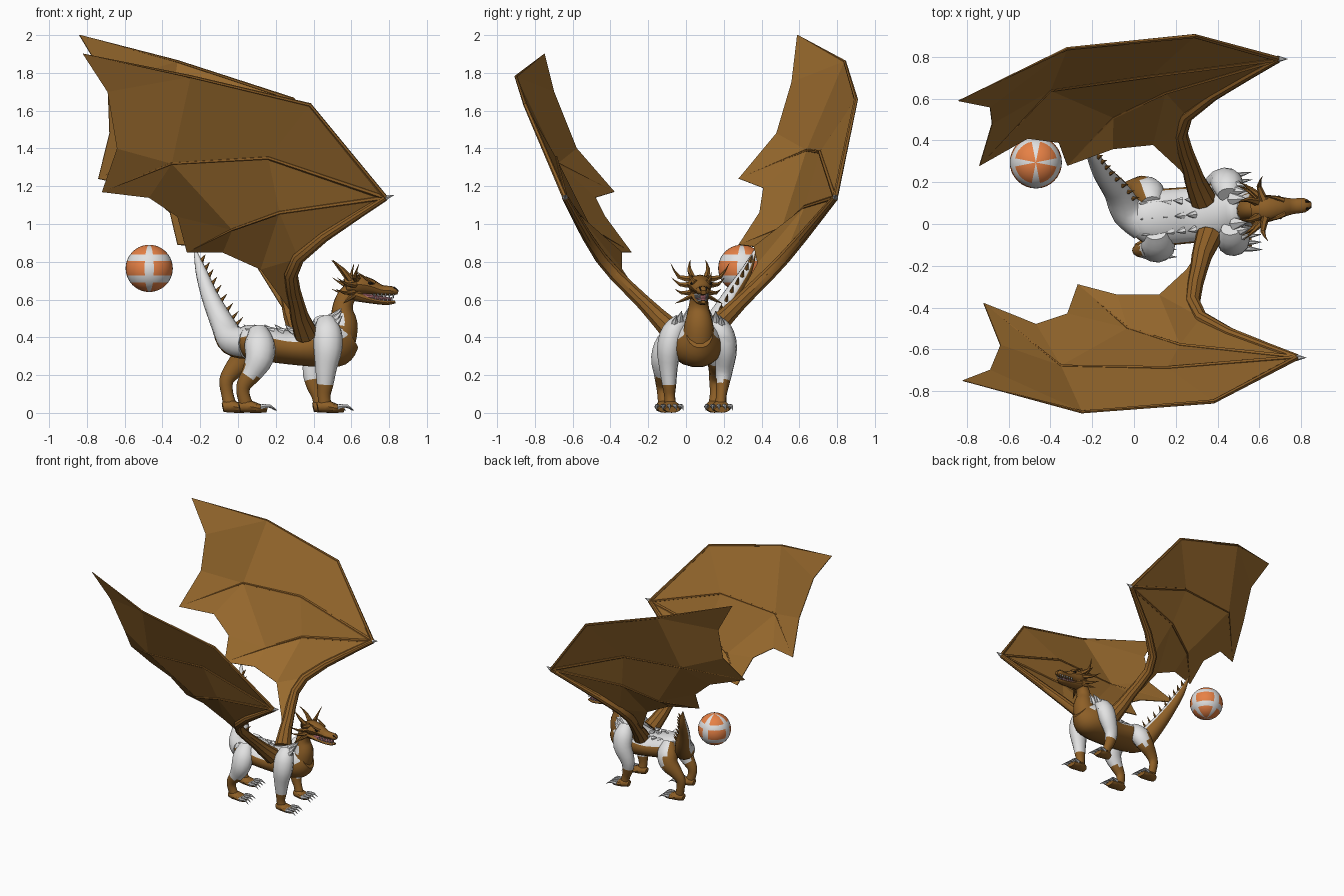
import bpy, bmesh, math
from mathutils import Vector, Matrix

if "Cube" in bpy.data.objects:
    bpy.data.objects.remove(bpy.data.objects["Cube"])

def mat(name, r, g, b):
    m = bpy.data.materials.new(name)
    m.diffuse_color = (r, g, b, 1)
    m.use_nodes = True
    m.node_tree.nodes["Principled BSDF"].inputs["Base Color"].default_value = m.diffuse_color
    return m

BROWN = mat("hide brown", .27, .115, .02)
WING = mat("membrane brown", .33, .15, .028)
WHITE = mat("armour white", .76, .76, .76)
CLAW = mat("claw grey", .58, .58, .58)
ORANGE = mat("ball orange", .80, .22, .06)
PINK = mat("mouth pink", .40, .14, .16)
DARK = mat("eye dark", .02, .015, .01)

# Body is modelled symmetric about y=0, then turned slightly
TURN = Matrix.Translation((0, .02, 0)) @ Matrix.Rotation(math.radians(4.9), 4, 'Z')

def finish(name, bm, mats, rule=None, turn=True):
    bmesh.ops.recalc_face_normals(bm, faces=bm.faces[:])
    bm.normal_update()
    if rule:
        for f in bm.faces:
            f.material_index = int(rule(f.calc_center_median(), f.normal))
    if turn:
        bm.transform(TURN)
    me = bpy.data.meshes.new(name)
    bm.to_mesh(me)
    bm.free()
    ob = bpy.data.objects.new(name, me)
    for m in mats:
        me.materials.append(m)
    bpy.context.collection.objects.link(ob)
    return ob

def spline(rows, n):
    """Catmull-Rom through rows of any length."""
    if n < 2:
        return [list(r) for r in rows]
    out = []
    for i in range(len(rows) - 1):
        a, b = rows[max(i - 1, 0)], rows[i]
        c, d = rows[i + 1], rows[min(i + 2, len(rows) - 1)]
        for k in range(n):
            t = k / n
            out.append([.5 * (2*q + (r-p)*t + (2*p-5*q+4*r-s)*t*t + (3*q-p-3*r+s)*t**3)
                        for p, q, r, s in zip(a, b, c, d)])
    return out + [list(rows[-1])]

def loft(name, rows, mats, rule=None, side=(0, 1, 0), sides=12, n=3, turn=True):
    """Sweep an oval along rows of (x, y, z, half width, half height)."""
    bm = bmesh.new()
    rows = spline(rows, n)
    pts = [Vector(r[:3]) for r in rows]
    rings = []
    for i, r in enumerate(rows):
        t = (pts[min(i + 1, len(pts) - 1)] - pts[max(i - 1, 0)]).normalized()
        s = Vector(side)
        s = (s - t * s.dot(t)).normalized()
        u = t.cross(s)
        rw, rh = max(r[3], .001), max(r[-1], .001)
        rings.append([bm.verts.new(pts[i] + s * rw * math.cos(a) + u * rh * math.sin(a))
                      for a in (2 * math.pi * k / sides for k in range(sides))])
    for a, b in zip(rings, rings[1:]):
        for k in range(sides):
            bm.faces.new((a[k], a[k - 1], b[k - 1], b[k]))
    bm.faces.new(rings[0])
    bm.faces.new(rings[-1])
    return finish(name, bm, mats, rule, turn)

def spike(name, pts, r, m, turn=True, sides=6, side=(1, 0, 0)):
    k = len(pts) - 1
    loft(name, [(*p, r * (1 - i / k) ** .8) for i, p in enumerate(pts)], [m],
         side=side, sides=sides, n=2 if k > 1 else 1, turn=turn)

# Torso, white over the back
loft("torso", [(-.03, 0, .37, .04, .04), (.03, 0, .375, .11, .085), (.12, 0, .37, .135, .095),
               (.28, 0, .345, .135, .09), (.42, 0, .355, .14, .115), (.52, 0, .38, .12, .135),
               (.59, 0, .42, .07, .09)], [BROWN, WHITE],
     lambda c, n: n.z > .35 and c.x < .57, sides=18, n=4)
# Neck with white collar behind
loft("neck", [(.52, 0, .35, .09, .10), (.56, 0, .46, .078, .078), (.555, 0, .55, .056, .056),
              (.58, 0, .62, .046, .05), (.64, 0, .665, .045, .05)], [BROWN, WHITE],
     lambda c, n: c.x < .555 and c.z < .53 and n.x < -.2, sides=14, n=4)
# Head
loft("head", [(.57, 0, .67, .045, .04), (.63, 0, .68, .066, .052), (.70, 0, .67, .052, .042),
              (.76, 0, .65, .038, .028), (.82, 0, .646, .034, .024), (.85, 0, .638, .014, .012)], [BROWN])
loft("lower_jaw", [(.61, 0, .625, .05, .032), (.70, 0, .598, .038, .018), (.79, 0, .583, .029, .012),
                   (.835, 0, .588, .012, .008)], [BROWN])
loft("tongue", [(.66, 0, .617, .034, .018), (.76, 0, .606, .026, .013), (.82, 0, .602, .014, .006)], [PINK])

HORNS = [([(.60, .03, .70), (.55, .05, .76), (.50, .04, .81)], .02),
         ([(.63, .04, .71), (.61, .11, .72), (.63, .155, .79)], .02),
         ([(.62, .05, .68), (.57, .10, .68), (.515, .14, .715)], .018),
         ([(.61, .04, .64), (.56, .09, .635), (.51, .12, .655)], .016),
         ([(.61, .04, .62), (.57, .09, .595), (.55, .125, .58)], .014)]
for s, tag in ((-1, "near"), (1, "far")):
    for pts, r in HORNS:
        spike(tag + "_horn", [(x, y * s, z) for x, y, z in pts], r, BROWN)
    spike(tag + "_brow", [(.72, .03 * s, .69), (.68, .05 * s, .71), (.63, .06 * s, .745)], .015, BROWN)
    loft(tag + "_eye", [(.685, .045*s, .688, .006), (.70, .049*s, .686, .009), (.715, .042*s, .683, .004)],
         [DARK], sides=6, n=1)
    loft(tag + "_nostril", [(.825, .018*s, .664, .006), (.848, .013*s, .648, .005)], [DARK], sides=6, n=1)
    for i in range(6):   # teeth
        x, y = .72 + .021 * i, (.034 - .0035 * i) * s
        spike("upper_tooth", [(x, y, .632), (x, y, .606)], .006, CLAW, sides=5)
        spike("lower_tooth", [(x - .01, y * .85, .592), (x - .01, y * .9, .614)], .005, CLAW, sides=5)

# Legs: rows of x, |y|, z, radius; white above a given height
def leg(name, s, rows, toe, rule):
    loft(name, [(x, y * s, z, r * .85, r) for x, y, z, r in rows], [BROWN, WHITE], rule)
    hx, y = rows[-1][0], rows[-1][1] * s
    loft(name + "_foot", [(hx - .04, y, .03, .025, .025), (hx, y, .035, .042, .034),
                          (toe - .04, y, .024, .05, .024), (toe, y, .018, .04, .016)], [BROWN])
    for d in (-.042, -.014, .014, .042):
        spike(name + "_claw", [(toe - .035, y + d, .032), (toe + .015, y + d * 1.2, .036),
                               (toe + .05, y + d * 1.3, .012)], .015, CLAW, side=(0, 1, 0))

leg("near_front_leg", -1, [(.46, .08, .49, .05), (.465, .125, .43, .075), (.465, .15, .34, .076),
    (.455, .152, .24, .058), (.45, .148, .15, .044), (.445, .145, .09, .034), (.45, .14, .035, .036)],
    .55, lambda c, n: c.z > .155)
leg("far_front_leg", 1, [(.46, .08, .49, .05), (.46, .125, .43, .075), (.45, .15, .34, .074),
    (.41, .148, .23, .055), (.415, .138, .15, .042), (.435, .13, .09, .033), (.45, .125, .035, .036)],
    .53, lambda c, n: c.z > .17)
leg("near_hind_leg", -1, [(.10, .07, .44, .05), (.105, .12, .37, .08), (.10, .15, .29, .076),
    (.06, .15, .21, .055), (.02, .148, .15, .04), (.015, .145, .10, .034), (.035, .14, .035, .036)],
    .14, lambda c, n: c.z > .19 and c.x > .02)
leg("far_hind_leg", 1, [(.09, .07, .43, .05), (.08, .12, .36, .08), (.05, .145, .29, .074),
    (-.01, .145, .23, .052), (-.05, .14, .17, .038), (-.045, .138, .10, .032), (-.03, .13, .035, .036)],
    .07, lambda c, n: c.z > .25 and c.x > .06)

# Tail curling up and to the far side, white on the front face
TAIL = [(.05, 0, .37, .085), (-.03, .06, .385, .08), (-.08, .15, .47, .064),
        (-.15, .24, .62, .045), (-.195, .32, .75, .03), (-.23, .37, .87, .005)]
loft("tail", TAIL, [BROWN, WHITE], lambda c, n: n.dot(Vector((.1, -.9, .35))) > -.1, turn=False, n=4)
for x, y, z, r in spline(TAIL, 3)[5:14]:
    spike("tail_spine", [(x + r * .6, y, z + r * .3), (x + r * 1.1 + .012, y + .01, z + r * .6 + .03)],
          .014, BROWN, turn=False)
# Ragged armour tips along the back
for i in range(5):
    for y in (-.07, 0, .07):
        x = .04 + .055 * i
        spike("back_tip", [(x + .03, y, .43), (x - .01, y * 1.1, .468 - abs(y) * .3)], .02, WHITE)
for s in (-1, 1):
    for y, z in ((.06, .50), (.1, .485), (.13, .46)):
        spike("shoulder_tip", [(.48, y * s, z - .02), (.545, y * s * .9, z + .055)], .035, WHITE)

# Wings: wrist, elbow, forearm, shoulder, three fingers of 3, then trailing-edge points
NEAR = [(.78, -.64, 1.14), (.32, -.45, .82), (.31, -.22, .58), (.36, -.06, .42),
        (.38, -.85, 1.63), (-.25, -.90, 1.78), (-.82, -.75, 1.90),
        (.16, -.69, 1.35), (-.35, -.68, 1.32), (-.72, -.38, 1.17),
        (.22, -.58, 1.06), (-.03, -.50, .97), (-.27, -.29, .85),
        (-.69, -.70, 1.70), (-.64, -.58, 1.40), (-.47, -.48, 1.14), (-.32, -.43, 1.04),
        (-.08, -.34, .85), (.12, -.34, .76), (.25, -.22, .58)]
FAR = [(.69, .79, 1.14), (.25, .52, .82), (.27, .28, .58), (.33, .12, .42),
       (.29, .90, 1.66), (-.32, .84, 1.86), (-.84, .59, 2.0),
       (.08, .71, 1.38), (-.40, .64, 1.39), (-.74, .28, 1.24),
       (.15, .63, 1.09), (-.10, .51, .98), (-.32, .28, .89),
       (-.69, .56, 1.75), (-.68, .48, 1.48), (-.51, .41, 1.19), (-.36, .39, 1.06),
       (-.10, .36, .88), (.09, .38, .79), (.22, .26, .58)]
PANELS = [(0, 4, 7), (4, 5, 8, 7), (5, 6, 13), (5, 13, 14, 8), (8, 14, 9),
          (0, 7, 10), (7, 8, 11, 10), (8, 9, 15), (8, 15, 16, 11), (11, 16, 12),
          (0, 10, 1), (11, 12, 17), (10, 11, 17, 18), (10, 18, 1), (1, 18, 19, 2), (2, 19, 3)]
for tag, P in (("near", NEAR), ("far", FAR)):
    bm = bmesh.new()
    vs = [bm.verts.new(p) for p in P]
    for f in PANELS:
        bm.faces.new([vs[i] for i in f])
    ob = finish(tag + "_wing_membrane", bm, [WING], turn=False)
    sol = ob.modifiers.new("thickness", 'SOLIDIFY')
    sol.thickness, sol.offset = .005, 0
    loft(tag + "_wing_arm", [(*P[3], .065), (*P[2], .042), (*P[1], .034), (*P[0], .018)],
         [BROWN], sides=10, side=(1, 0, 0), turn=False)
    for k in (4, 7, 10):
        loft(tag + "_wing_finger", [(*P[0], .014), (*P[k], .011), (*P[k+1], .008), (*P[k+2], .002)],
             [BROWN], sides=6, side=(0, 0, 1), n=1, turn=False)
    w = Vector(P[0])
    spike(tag + "_wing_claw", [w, w + Vector((.045, 0, .012))], .016, CLAW, turn=False, side=(0, 1, 0))

# Floating banded ball
bm = bmesh.new()
bmesh.ops.create_uvsphere(bm, u_segments=32, v_segments=20, radius=.125)
def white_band(c, n):
    lon = (math.degrees(math.atan2(c.y, c.x)) + 45) % 90 - 45
    lat = abs(math.degrees(math.asin(c.normalized().z)))
    return abs(lon) < 14 or 18 < lat < 37
ball = finish("ball", bm, [ORANGE, WHITE], white_band, turn=False)
ball.data.transform(Matrix.Translation((-.47, .295, .765)))

# Smooth the organic forms, keep the creases
for ob in bpy.data.objects:
    ob.select_set("membrane" not in ob.name)
bpy.context.view_layer.objects.active = ball
bpy.ops.object.shade_smooth_by_angle(angle=math.radians(35))
